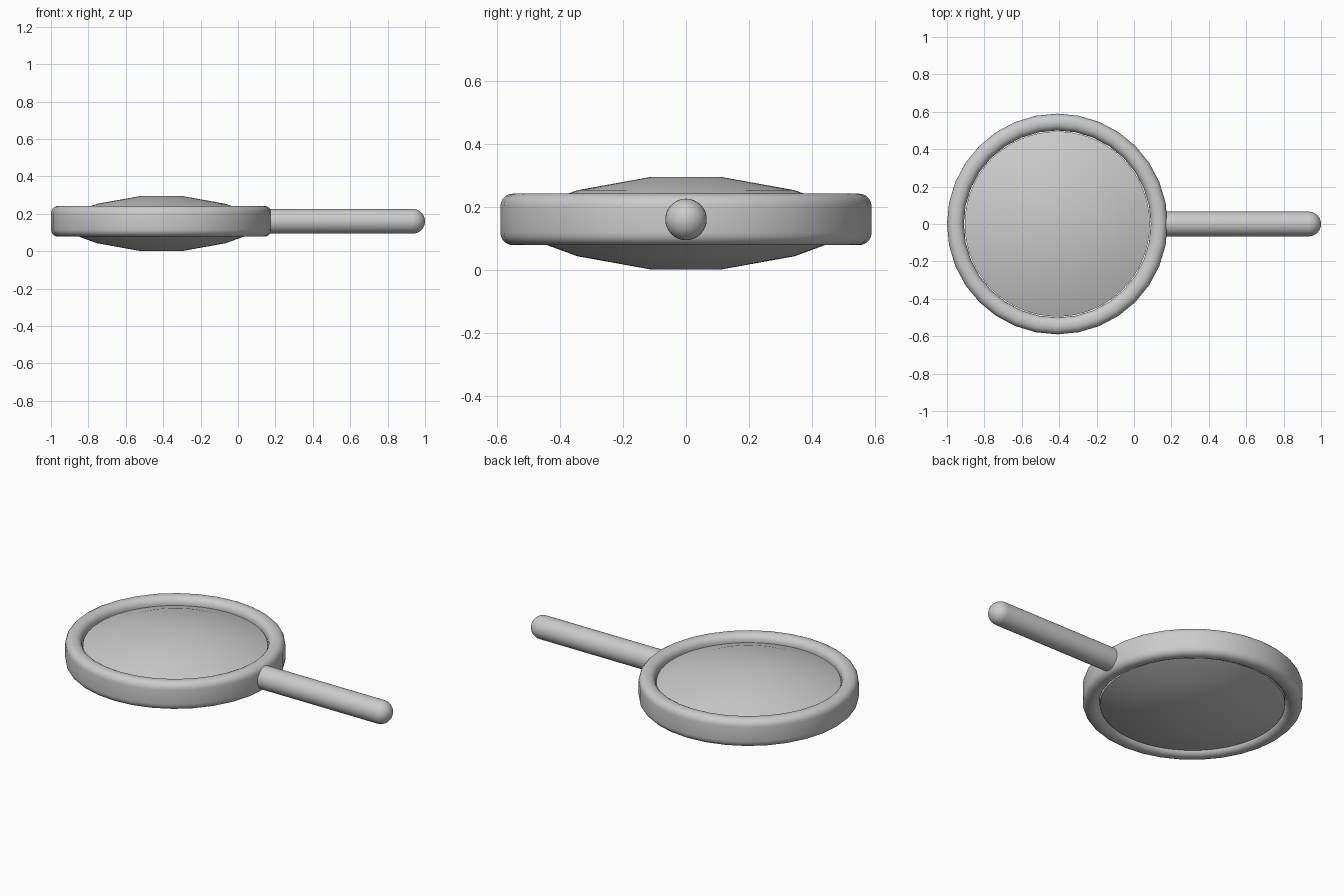
import bpy, math

if "Cube" in bpy.data.objects:
    bpy.data.objects.remove(bpy.data.objects["Cube"])

CX = -0.41   # centre of the round head


def revolve(name, profile, segments, loc, rot=(0, 0, 0), closed=False):
    """Spin (radius, height) points about z; an open profile gets flat end caps."""
    n = len(profile)
    verts = [(r * math.cos(2 * math.pi * s / segments),
              r * math.sin(2 * math.pi * s / segments), z)
             for s in range(segments) for r, z in profile]
    faces = []
    for s in range(segments):
        a, b = s * n, ((s + 1) % segments) * n
        for i in range(n if closed else n - 1):
            j = (i + 1) % n
            faces.append((a + i, b + i, b + j, a + j))
    if not closed:
        faces.append([s * n for s in reversed(range(segments))])
        faces.append([s * n + n - 1 for s in range(segments)])
    mesh = bpy.data.meshes.new(name)
    mesh.from_pydata(verts, [], faces)
    obj = bpy.data.objects.new(name, mesh)
    bpy.context.collection.objects.link(obj)
    obj.location, obj.rotation_euler = loc, rot
    bpy.ops.object.select_all(action='DESELECT')
    obj.select_set(True)
    bpy.context.view_layer.objects.active = obj
    bpy.ops.object.shade_smooth_by_angle(angle=math.radians(35))
    return obj


def arc(cr, cz, rad, start, end, steps):
    return [(cr + rad * math.cos(math.radians(start + (end - start) * i / steps)),
             cz + rad * math.sin(math.radians(start + (end - start) * i / steps)))
            for i in range(steps + 1)]


# Rim: rounded rectangular section
f, half = 0.04, 0.082
section = []
for cr, cz, start in ((0.59 - f, half - f, 0), (0.50 + f, half - f, 90),
                      (0.50 + f, f - half, 180), (0.59 - f, f - half, 270)):
    section += arc(cr, cz, f, start, start + 90, 5)
revolve("rim", section[::-1][::-1], 32, (CX, 0, 0.16), closed=True)

# Lens: faceted biconvex disc sitting in the rim
upper = [(0.495, 0.05), (0.345, 0.105), (0.112, 0.147)]
lower = [(r, -z) for r, z in reversed(upper)]
revolve("lens", lower + upper, 64, (CX, 0, 0.148))

# Handle: round bar with a domed tip
bar = [(0.066, 0.14)] + arc(0, 0.934, 0.066, 0, 86, 8)
revolve("handle", bar, 32, (0, 0, 0.16), (0, math.pi / 2, 0))
